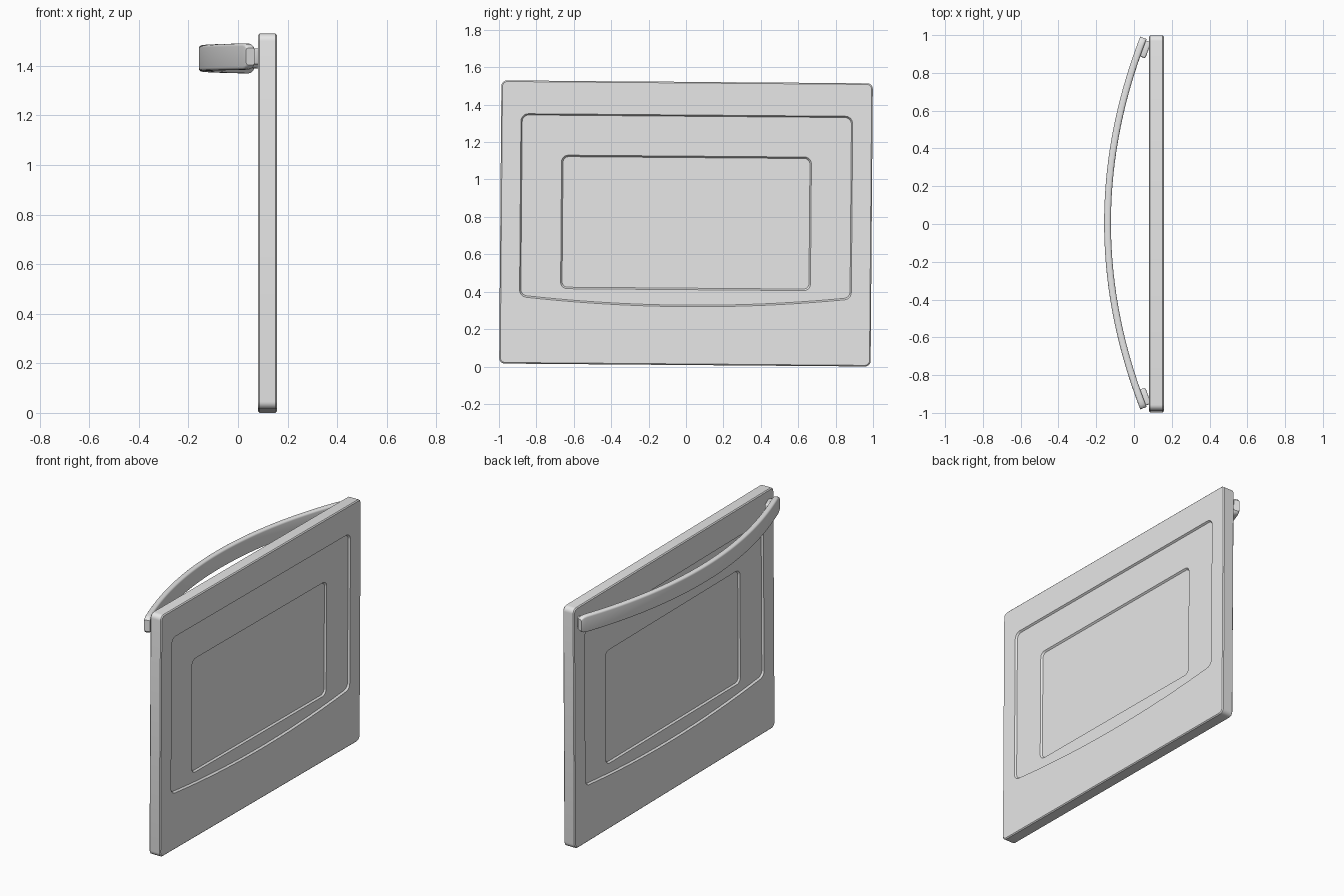
import bpy, bmesh, math
from mathutils import Matrix, Vector

cube = bpy.data.objects.get("Cube")
if cube:
    bpy.data.objects.remove(cube, do_unlink=True)

# Single plain finish
grey = bpy.data.materials.new("plain_grey")
grey.use_nodes = True
grey.diffuse_color = (0.8, 0.8, 0.8, 1)
grey.node_tree.nodes["Principled BSDF"].inputs["Base Color"].default_value = (0.8, 0.8, 0.8, 1)

CENTRE_Z = 0.765      # door centre; parts are built around it
TILT = -0.008         # whole door leans very slightly sideways


def finish(name, bm):
    bmesh.ops.recalc_face_normals(bm, faces=bm.faces[:])
    mesh = bpy.data.meshes.new(name)
    bm.to_mesh(mesh)
    bm.free()
    mesh.materials.append(grey)
    obj = bpy.data.objects.new(name, mesh)
    bpy.context.collection.objects.link(obj)
    obj.location.z = CENTRE_Z
    obj.rotation_euler.x = TILT
    bpy.ops.object.select_all(action="DESELECT")
    obj.select_set(True)
    bpy.context.view_layer.objects.active = obj
    bpy.ops.object.shade_smooth_by_angle(angle=math.radians(35))
    return obj


def loft(name, rings):
    """Skin a list of equal-length point rings and cap both ends."""
    bm = bmesh.new()
    loops = [[bm.verts.new(p) for p in ring] for ring in rings]
    for a, b in zip(loops, loops[1:]):
        for i in range(len(a)):
            j = (i + 1) % len(a)
            bm.faces.new((a[i], a[j], b[j], b[i]))
    bm.faces.new(loops[0])
    bm.faces.new(loops[-1])
    return finish(name, bm)


def rounded(half_w, bottom, top, radius, sag=0, samples=0, steps=6):
    """Rounded rectangle whose lower edge may bow downwards."""
    pts = []
    corners = [(-1, bottom + radius, 180), (1, bottom + radius, 270),
               (1, top - radius, 0), (-1, top - radius, 90)]
    for k, (side, cz, start) in enumerate(corners):
        cy = side * (half_w - radius)
        for s in range(steps + 1):
            a = math.radians(start + 90 * s / steps)
            pts.append((cy + radius * math.cos(a), cz + radius * math.sin(a)))
        if k == 0:
            for s in range(1, samples):
                t = 2 * s / samples - 1
                pts.append((t * (half_w - radius), bottom - sag * (1 - t * t)))
    return pts


# Door slab: soft outer edge, stepped panel and window recess on both faces
HALF, W, H = 0.039, 0.993, 0.757
steps = []            # (depth from mid-plane, outline), from window outwards
for depth, w, bottom, top, r, sag in [
        (0.018, 0.660, -0.346, 0.352, 0.03, 0),
        (0.028, 0.668, -0.354, 0.360, 0.035, 0),
        (0.028, 0.880, -0.394, 0.573, 0.035, 0.043),
        (HALF, 0.887, -0.402, 0.580, 0.04, 0.043),
        (HALF, W - 0.006, 0.006 - H, H - 0.006, 0.026, 0),
        (HALF - 0.006, W, -H, H, 0.03, 0)]:
    steps.append((depth, rounded(w, bottom, top, r, sag, samples=24)))
layers = steps + [(-d, o) for d, o in reversed(steps)]
loft("door_slab", [[(0.119 + d, y, z) for y, z in o] for d, o in layers])

# Bowed handle: rounded bar swept along a shallow arc, with softened ends
MID_X, BOW, LENGTH, HANDLE_Z = -0.14, 0.19, 0.98, 0.665
section = rounded(0.018, -0.053, 0.053, 0.012, steps=4)


def arc(y):
    """Point on the handle path and the direction across its thickness."""
    slope = 2 * BOW * y / LENGTH ** 2
    return (Vector((MID_X + BOW * (y / LENGTH) ** 2, y, HANDLE_Z)),
            Vector((1, -slope, 0)).normalized())


stations = [(i / 20 * (LENGTH - 0.04), 1) for i in range(-20, 21)]
for back, scale in [(0.02, 0.95), (0.007, 0.84), (0, 0.66)]:
    stations.append((LENGTH - back, scale))
    stations.insert(0, (back - LENGTH, scale))
rings = []
for y, scale in stations:
    point, across = arc(y)
    rings.append([point + across * n + Vector((0, 0, z * scale)) for n, z in section])
loft("handle_bar", rings)

# Mounting blocks between the handle ends and the door
for name, side in (("left_handle_mount", 1), ("right_handle_mount", -1)):
    point, across = arc(side * 0.93)
    bm = bmesh.new()
    bmesh.ops.create_cube(bm, size=1, matrix=Matrix.Diagonal((0.04, 0.09, 0.065, 1)))
    bmesh.ops.bevel(bm, geom=bm.edges[:], offset=0.008, segments=3,
                    affect="EDGES", profile=0.5)
    turn = Matrix.Rotation(math.atan2(across.y, across.x), 4, "Z")
    place = Matrix.Translation(point + across * 0.027)
    bmesh.ops.transform(bm, matrix=place @ turn, verts=bm.verts[:])
    finish(name, bm)
